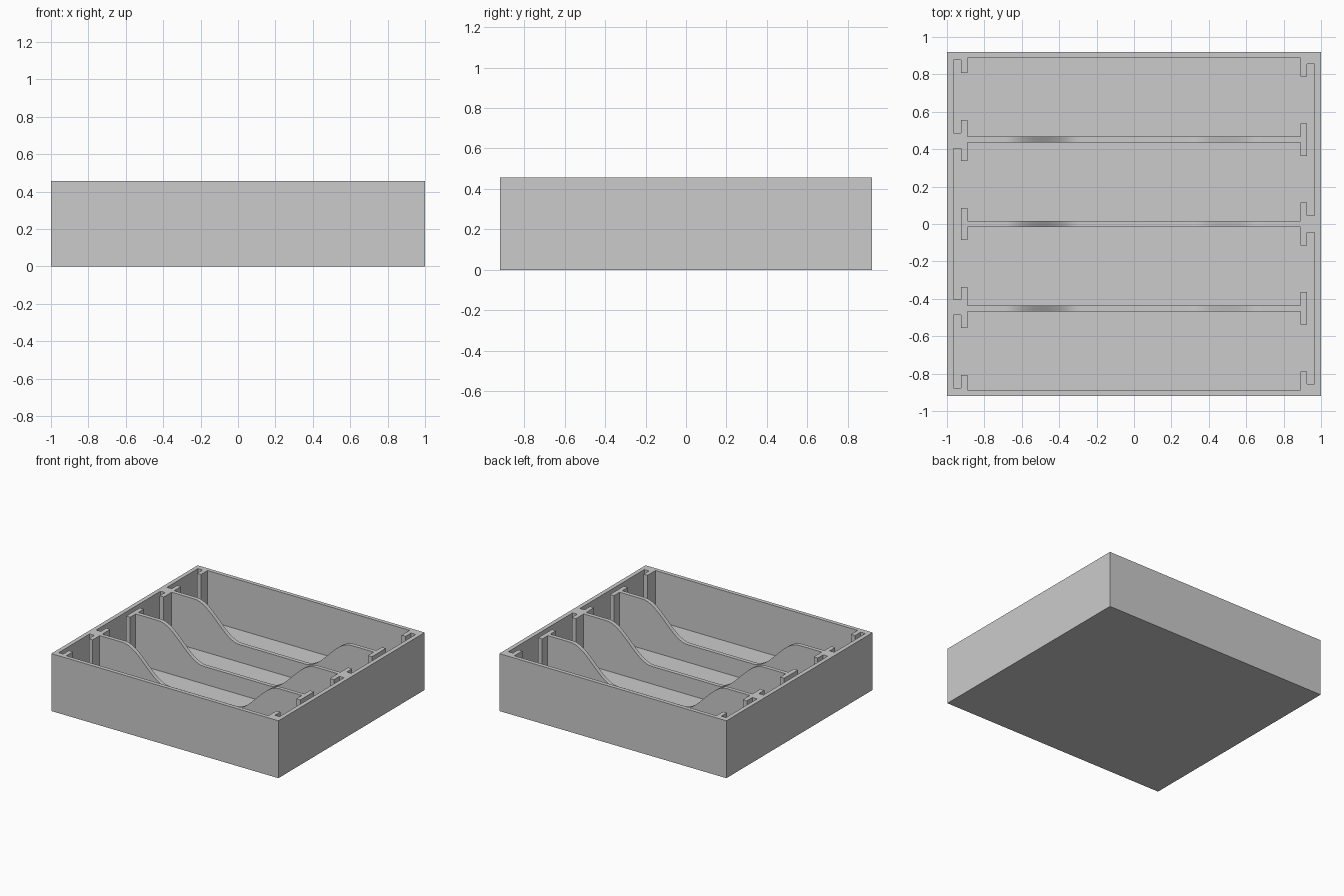
import bpy, bmesh, math

HALF_Y, HEIGHT, FLOOR, TOP = 0.92, 0.457, 0.06, 0.6
BAY_X, BAY_HALF, PITCH = 0.89, 0.21, 0.452
LOW = 0.2  # height of the scooped middle of the dividers

cube = bpy.data.objects.get("Cube")
if cube:
    bpy.data.objects.remove(cube, do_unlink=True)

grey = bpy.data.materials.new("plain_grey")
grey.use_nodes = True
colour = (0.6, 0.6, 0.6, 1)
grey.diffuse_color = colour
grey.node_tree.nodes["Principled BSDF"].inputs["Base Color"].default_value = colour


def prism(name, outline, y0, y1):
    """Extrude an (x, z) outline along y."""
    bm = bmesh.new()
    face = bm.faces.new([bm.verts.new((x, y0, z)) for x, z in outline])
    moved = bmesh.ops.extrude_face_region(bm, geom=[face])["geom"]
    verts = [g for g in moved if isinstance(g, bmesh.types.BMVert)]
    bmesh.ops.translate(bm, verts=verts, vec=(0, y1 - y0, 0))
    bmesh.ops.recalc_face_normals(bm, faces=bm.faces)
    mesh = bpy.data.meshes.new(name)
    bm.to_mesh(mesh)
    bm.free()
    obj = bpy.data.objects.new(name, mesh)
    bpy.context.collection.objects.link(obj)
    return obj


def box(name, x0, x1, y0, y1, z0, z1):
    return prism(name, [(x0, z0), (x1, z0), (x1, z1), (x0, z1)], y0, y1)


tray = box("tray", -1, 1, -HALF_Y, HALF_Y, 0, HEIGHT)
tray.data.materials.append(grey)
cutters = []


def pocket(xa, xb, yc, half):
    cutters.append(box("cutter", min(xa, xb), max(xa, xb),
                       yc - half, yc + half, FLOOR, TOP))


# Four long bays
for i in range(4):
    pocket(-BAY_X, BAY_X, (i - 1.5) * PITCH, BAY_HALF)

# Contact slots in the end walls: wide cavities with narrower openings
left_slots = [(-0.681, 0.195), (0, 0.404), (0.681, 0.195)]
right_slots = [(-0.451, 0.405), (0.451, 0.405)]
left_openings = [-0.681, -0.211, 0.211, 0.681]
right_openings = [-0.663, -0.239, 0.239, 0.663]
for side, slots, openings in ((-1, left_slots, left_openings),
                              (1, right_slots, right_openings)):
    for yc, half in slots:
        pocket(side * 0.925, side * 0.966, yc, half)
    for yc in openings:
        pocket(side * 0.87, side * 0.94, yc, 0.125)

# Smooth scoop that lowers the middle of all dividers
steps = 16
slope = []
for i in range(steps + 1):
    t = i / steps
    slope.append((0.29 + 0.4 * t,
                  LOW + (HEIGHT - LOW) * (1 - math.cos(math.pi * t)) / 2))
slope.append((0.69, TOP))
outline = [(-x, z) for x, z in reversed(slope)] + slope
cutters.append(prism("scoop_cutter", outline, -0.6, 0.6))

# Apply the cuts, then remove the cutters
for cutter in cutters:
    cutter.hide_render = True
    cut = tray.modifiers.new("cut", "BOOLEAN")
    cut.operation = "DIFFERENCE"
    cut.solver = "EXACT"
    cut.object = cutter
depsgraph = bpy.context.evaluated_depsgraph_get()
depsgraph.update()
result = bpy.data.meshes.new_from_object(tray.evaluated_get(depsgraph))
tray.modifiers.clear()
tray.data = result
tray.data.materials.clear()
tray.data.materials.append(grey)
for cutter in cutters:
    bpy.data.objects.remove(cutter, do_unlink=True)

bpy.ops.object.select_all(action="DESELECT")
tray.select_set(True)
bpy.context.view_layer.objects.active = tray
bpy.ops.object.shade_smooth_by_angle(angle=math.radians(25))
